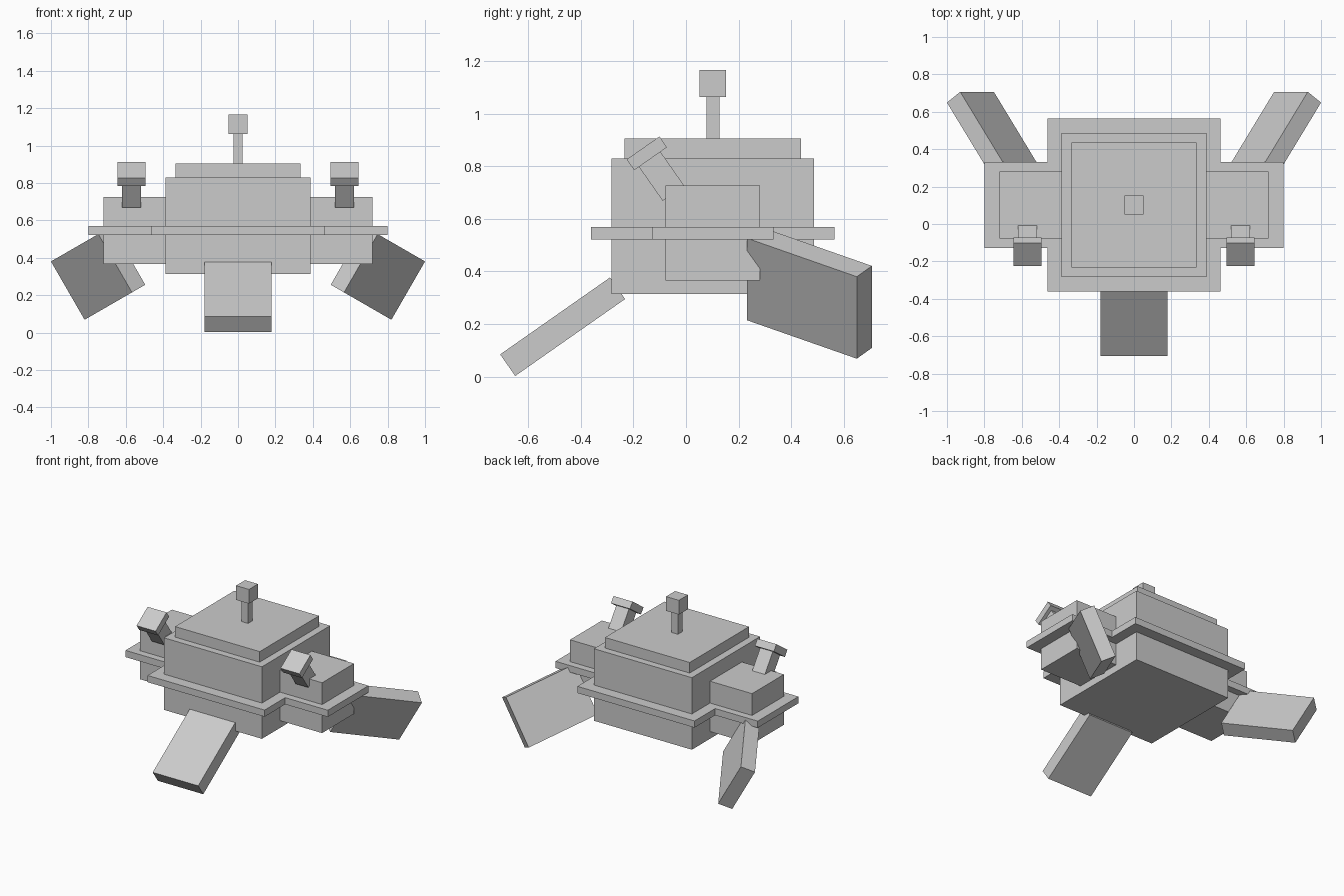
import bpy
import bmesh
from math import radians
from mathutils import Matrix, Euler

if "Cube" in bpy.data.objects:
    bpy.data.objects.remove(bpy.data.objects["Cube"])

CY = 0.102  # the hull is centred on this y


def box(name, centre, size, rot=(0, 0, 0)):
    bm = bmesh.new()
    bmesh.ops.create_cube(bm, size=1, matrix=Matrix.Diagonal((*size, 1)))
    mesh = bpy.data.meshes.new(name)
    bm.to_mesh(mesh)
    bm.free()
    ob = bpy.data.objects.new(name, mesh)
    ob.location = centre
    ob.rotation_euler = Euler([radians(a) for a in rot], 'XYZ')
    bpy.context.collection.objects.link(ob)
    return ob


def prism(name, outline, z0, z1):
    bm = bmesh.new()
    face = bm.faces.new([bm.verts.new((x, y, z0)) for x, y in outline])
    new = bmesh.ops.extrude_face_region(bm, geom=[face])["geom"]
    verts = [g for g in new if isinstance(g, bmesh.types.BMVert)]
    bmesh.ops.translate(bm, verts=verts, vec=(0, 0, z1 - z0))
    bmesh.ops.recalc_face_normals(bm, faces=bm.faces)
    mesh = bpy.data.meshes.new(name)
    bm.to_mesh(mesh)
    bm.free()
    ob = bpy.data.objects.new(name, mesh)
    bpy.context.collection.objects.link(ob)
    return ob


# Hull and roof
box("hull", (0, CY, 0.572), (0.775, 0.77, 0.515))
box("roof_plate", (0, CY, 0.865), (0.67, 0.67, 0.08))

# Cross-shaped rim around hull and side pods
a, b, c = 0.463, 0.80, 0.23
quarter = [(b, c), (a, c), (a, a)]
right = [(x, -y) for x, y in reversed(quarter)] + quarter
outline = right + [(-x, y) for x, y in reversed(right)]
prism("rim", [(x, y + CY) for x, y in outline], 0.522, 0.57)

# Antenna
box("antenna_stem", (0, CY, 0.98), (0.05, 0.05, 0.17))
box("antenna_tip", (0, CY, 1.114), (0.102, 0.102, 0.102))

# Front leg
box("front_leg", (0, -0.469, 0.19), (0.36, 0.51, 0.10), (35, 0, 0))

# Mirrored parts: pods, eye stalks and back legs
for side, s in (("left", -1), ("right", 1)):
    box(side + "_pod", (s * 0.54, CY, 0.546), (0.36, 0.36, 0.36))
    box(side + "_eye_stem", (s * 0.569, -0.093, 0.762), (0.10, 0.10, 0.158), (35, 0, 0))
    box(side + "_eye_head", (s * 0.569, -0.149, 0.849), (0.15, 0.152, 0.05), (35, 0, 0))
    box(side + "_back_leg", (s * 0.748, 0.469, 0.318), (0.36, 0.51, 0.10), (-35, -s * 60, 0))
